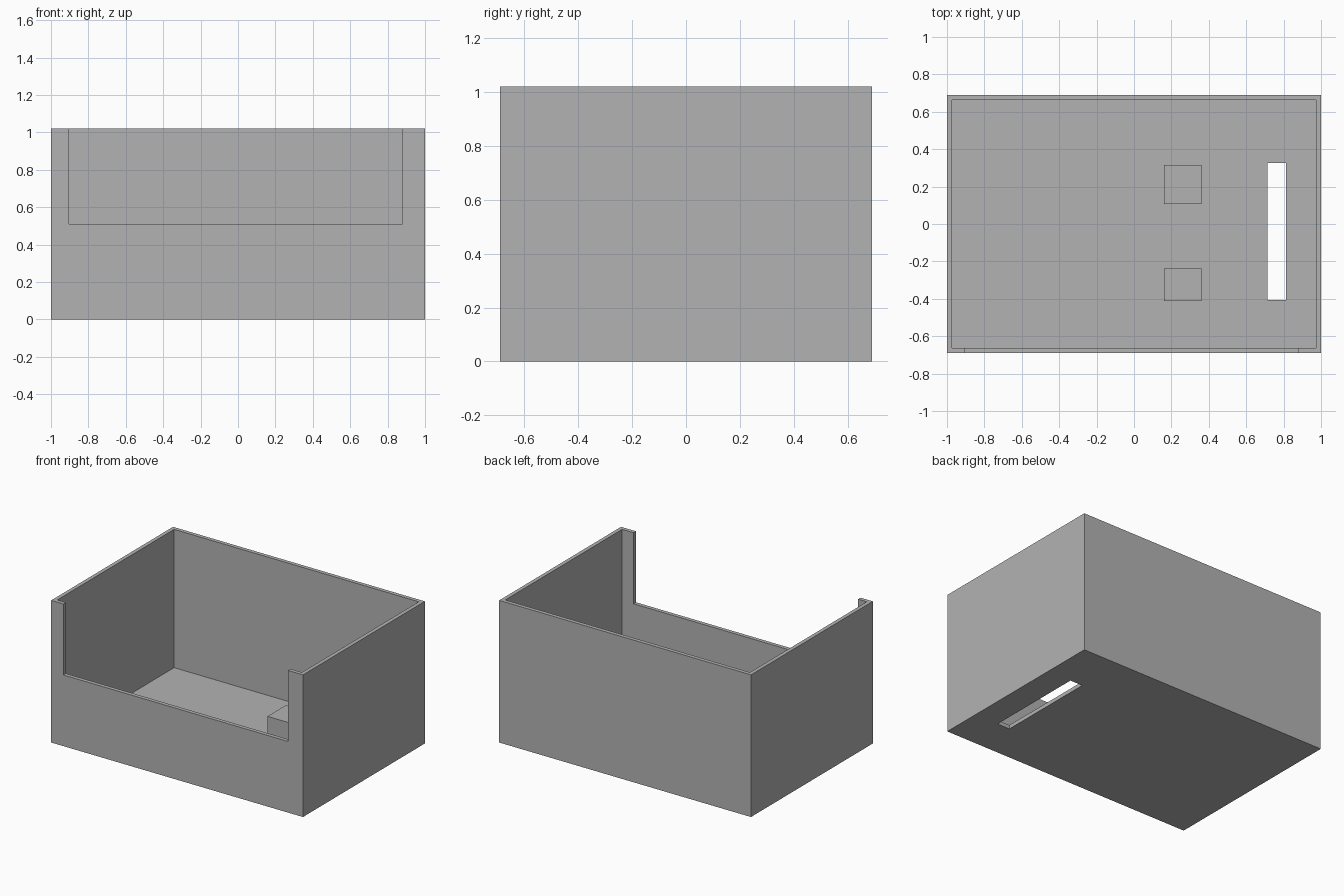
import bpy
from mathutils import Vector

if "Cube" in bpy.data.objects:
    bpy.data.objects.remove(bpy.data.objects["Cube"], do_unlink=True)

grey = bpy.data.materials.new("plain_grey")
grey.use_nodes = True
colour = (0.45, 0.45, 0.45, 1)
grey.diffuse_color = colour
grey.node_tree.nodes["Principled BSDF"].inputs["Base Color"].default_value = colour

W, D, H = 1.0, 0.691, 1.021   # half width, half depth, height
WALL = 0.028


def box(name, low, high):
    """Axis-aligned box between two corners."""
    low, high = Vector(low), Vector(high)
    bpy.ops.mesh.primitive_cube_add(size=1)
    ob = bpy.context.object
    ob.name = name
    for v in ob.data.vertices:
        v.co = (low + high) / 2 + v.co * (high - low)
    ob.data.materials.append(grey)
    return ob


def cut(target, name, low, high):
    """Subtract a box from the target."""
    cutter = box(name, low, high)
    cutter.hide_render = True
    mod = target.modifiers.new(name, 'BOOLEAN')
    mod.operation = 'DIFFERENCE'
    mod.solver = 'EXACT'
    mod.object = cutter
    bpy.context.view_layer.objects.active = target
    bpy.ops.object.modifier_apply(modifier=name)
    bpy.data.objects.remove(cutter, do_unlink=True)


# Open tray with thin walls
tray = box("open_box", (-W, -D, 0), (W, D, H))
cut(tray, "cavity", (-W + WALL, -D + WALL, WALL), (W - WALL, D - WALL, H + 0.2))
# Wide notch in the front wall
cut(tray, "front_notch", (-0.903, -D - 0.1, 0.511), (0.88, -D + 0.1, H + 0.2))
# Long slot through the floor
cut(tray, "floor_slot", (0.713, -0.407, -0.1), (0.812, 0.327, 0.1))

# Two support blocks standing on the floor
for name, y0, y1 in (("front_block", -0.413, -0.237), ("back_block", 0.106, 0.315)):
    box(name, (0.16, y0, WALL - 0.005), (0.36, y1, 0.194))
